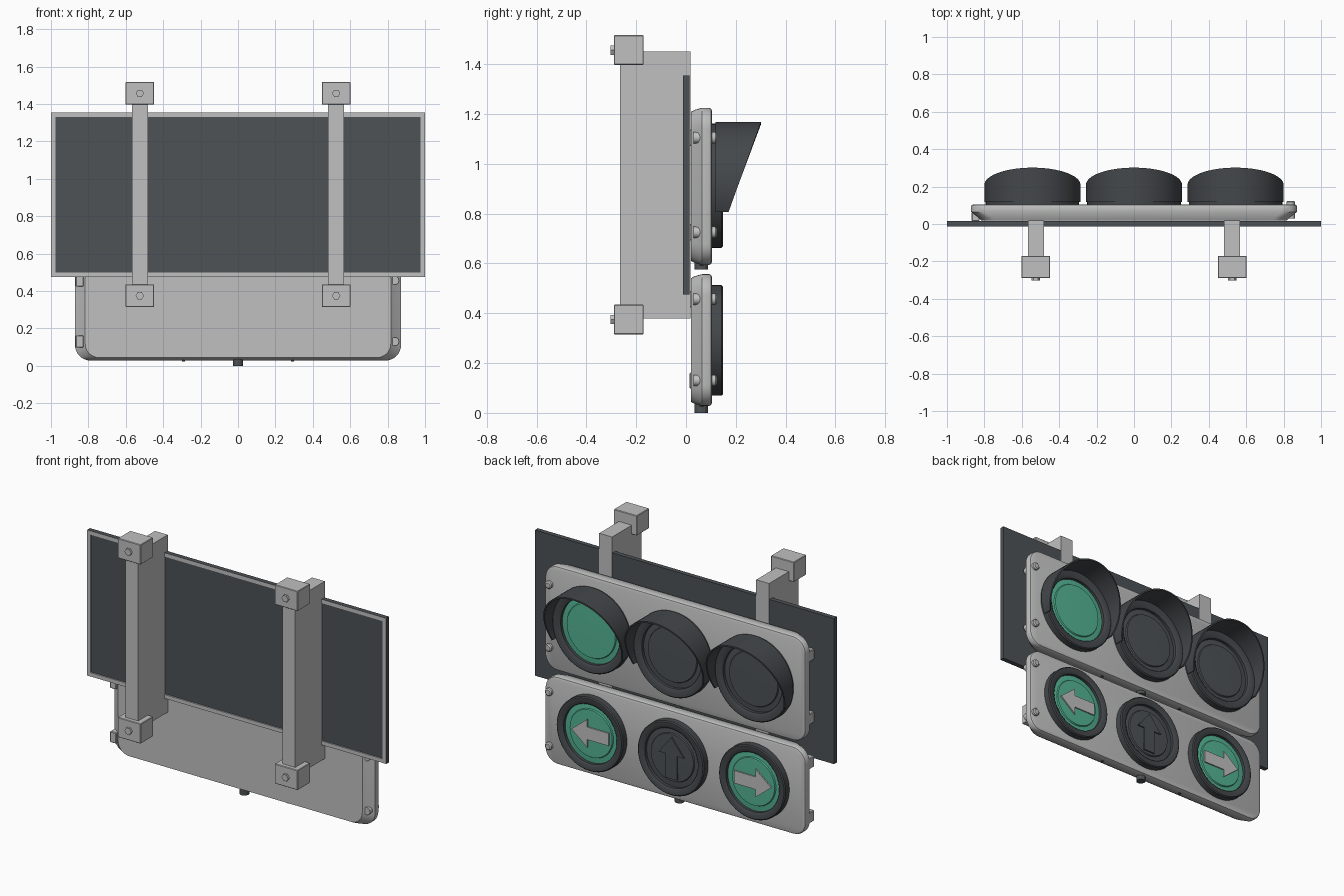
import bpy, bmesh, math
from mathutils import Vector

if "Cube" in bpy.data.objects:
    bpy.data.objects.remove(bpy.data.objects["Cube"])


def material(name, rgb):
    m = bpy.data.materials.new(name)
    m.use_nodes = True
    m.diffuse_color = (*rgb, 1)
    m.node_tree.nodes["Principled BSDF"].inputs["Base Color"].default_value = (*rgb, 1)
    return m


GREY = material("light grey", (0.52, 0.53, 0.52))
DARK = material("dark grey", (0.075, 0.085, 0.092))
BLACK = material("hood grey", (0.058, 0.064, 0.07))
GREEN = material("lens green", (0.09, 0.46, 0.30))


def finish(name, bm, *mats, smooth=False):
    bmesh.ops.recalc_face_normals(bm, faces=bm.faces)
    me = bpy.data.meshes.new(name)
    bm.to_mesh(me)
    bm.free()
    for m in mats:
        me.materials.append(m)
    ob = bpy.data.objects.new(name, me)
    bpy.context.collection.objects.link(ob)
    if smooth:
        bpy.ops.object.select_all(action="DESELECT")
        ob.select_set(True)
        bpy.context.view_layer.objects.active = ob
        bpy.ops.object.shade_smooth_by_angle(angle=math.radians(35))
    return ob


def skin(bm, rings, closed=True):
    """Join rings of equal point count with quads."""
    vs = [[bm.verts.new(p) for p in r] for r in rings]
    n = len(vs[0])
    for a, b in zip(vs, vs[1:]):
        for i in range(n if closed else n - 1):
            j = (i + 1) % n
            bm.faces.new((a[i], a[j], b[j], b[i]))
    return vs


def box(name, x, y, z, mat, bevel=0.0):
    bm = bmesh.new()
    bmesh.ops.create_cube(bm, size=1)
    for v in bm.verts:
        v.co = Vector([lo + (c + 0.5) * (hi - lo) for c, (lo, hi) in zip(v.co, (x, y, z))])
    if bevel:
        bmesh.ops.bevel(bm, geom=bm.edges[:], offset=bevel, segments=1, affect="EDGES")
    return finish(name, bm, mat)


def lathe(name, cx, cz, profile, mat, n=48, smooth=True):
    """Turn (radius, y) points about an axis along y; end rings are filled."""
    bm = bmesh.new()
    vs = skin(bm, [[(cx + r * math.cos(k * math.tau / n), y, cz + r * math.sin(k * math.tau / n))
                    for k in range(n)] for r, y in profile])
    bm.faces.new(vs[0])
    bm.faces.new(vs[-1])
    return finish(name, bm, mat, smooth=smooth)


def peg(name, x, z0, z1, y, r, mat, n=12):
    bm = bmesh.new()
    vs = skin(bm, [[(x + r * math.cos(k * math.tau / n), y + r * math.sin(k * math.tau / n), z)
                    for k in range(n)] for z in (z0, z1)])
    bm.faces.new(vs[0])
    bm.faces.new(vs[1])
    return finish(name, bm, mat)


def housing(name, z0, z1):
    """Rounded signal case, tapered towards its rear."""
    bm = bmesh.new()
    cz, hz = (z0 + z1) / 2, (z1 - z0) / 2
    rings = []
    for y, ix, iz, r in ((0.02, 0.055, 0.016, 0.075), (0.035, 0.04, 0.008, 0.08), (0.065, 0, 0, 0.085),
                         (0.093, 0, 0, 0.085), (0.101, 0.004, 0.004, 0.081), (0.105, 0.014, 0.014, 0.071)):
        ring = []
        for q, (sx, sz) in enumerate(((1, 1), (-1, 1), (-1, -1), (1, -1))):
            for k in range(9):
                a = (q + k / 8) * math.pi / 2
                ring.append((sx * (0.872 - ix - r) + r * math.cos(a), y,
                             cz + sz * (hz - iz - r) + r * math.sin(a)))
        rings.append(ring)
    vs = skin(bm, rings)
    bm.faces.new(vs[0])
    bm.faces.new(vs[-1])
    finish(name, bm, GREY, smooth=True)


def hood(name, cx, cz, ro=0.257, ri=0.248):
    """Open-bottomed visor with a slanted front edge."""
    bm = bmesh.new()
    a0, a1, n = math.radians(-24), math.radians(204), 48
    rings = []
    for r, front in ((ro, 0), (ro, 1), (ri, 1), (ri, 0), (ro, 0)):
        ring = []
        for k in range(n + 1):
            a = a0 + (a1 - a0) * k / n
            z = ro * math.sin(a)
            y = 0.171 + (z + 0.105) * 0.36 if front else 0.118
            ring.append((cx + r * math.cos(a), y, cz + r * math.sin(a)))
        rings.append(ring)
    vs = skin(bm, rings, closed=False)
    for k in (0, n):
        bm.faces.new([row[k] for row in vs[:4]])
    bmesh.ops.remove_doubles(bm, verts=bm.verts[:], dist=1e-5)
    finish(name, bm, BLACK, smooth=True)


def arrow(name, cx, cz, dx, dz, mat):
    """Flat arrow plate pointing along (dx, dz)."""
    bm = bmesh.new()
    pts = ((0.125, 0), (0.02, 0.085), (0.02, 0.038), (-0.125, 0.038),
           (-0.125, -0.038), (0.02, -0.038), (0.02, -0.085))
    vs = skin(bm, [[(cx + u * dx - v * dz, y, cz + u * dz + v * dx) for u, v in pts]
                   for y in (0.132, 0.141)])
    bm.faces.new(vs[0])
    bm.faces.new(vs[1])
    finish(name, bm, mat)


def lamp(name, cx, cz, R, r, mat):
    """Dark bezel ring with a stepped lens inside."""
    lathe(name + "_bezel", cx, cz, ((R, 0.10), (R, 0.142), (R - 0.006, 0.148), (r + 0.012, 0.148),
                                    (r, 0.140), (r, 0.112)), BLACK)
    lathe(name + "_lens", cx, cz, ((r, 0.11), (r, 0.122), (r - 0.032, 0.125),
                                   (r - 0.036, 0.132), (0.05, 0.134)), mat)


# Back board with a pale rim around the recessed front panel
bm = bmesh.new()
bmesh.ops.create_cube(bm, size=1)
for v in bm.verts:
    v.co = Vector((v.co.x * 2, v.co.y * 0.028 + 0.001, v.co.z * 0.88 + 0.915))
bm.normal_update()
front = [f for f in bm.faces if f.normal.y < -0.9]
rim = bmesh.ops.inset_region(bm, faces=front, thickness=0.033, depth=0)["faces"]
for f in rim:
    f.material_index = 1
walls = bmesh.ops.inset_region(bm, faces=front, thickness=0.001, depth=-0.006)["faces"]
for f in walls:
    f.material_index = 1
finish("back_board", bm, DARK, GREY)

# Mounting beams with end clamps and bolts
for side, x in (("left", 0.525), ("right", -0.525)):
    box(side + "_beam", (x - 0.043, x + 0.043), (-0.265, 0.018), (0.38, 1.452), GREY)
    for end, z in (("lower", 0.375), ("upper", 1.457)):
        box(f"{side}_{end}_clamp", (x - 0.077, x + 0.077), (-0.29, -0.17), (z - 0.06, z + 0.06), GREY, 0.003)
        lathe(f"{side}_{end}_bolt", x, z, ((0.022, -0.28), (0.022, -0.303)), GREY, 6, False)

# Two signal cases with screws, latches and drain pegs
for level, z0, z1, fix in (("lower", 0.028, 0.557, (0.13, 0.457)), ("upper", 0.594, 1.225, (0.725, 1.105))):
    housing(level + "_case", z0, z1)
    for i, z in enumerate(fix):
        lathe(f"{level}_screw_{i}", 0.838, z, ((0.023, 0.03), (0.023, 0.118), (0.016, 0.124)), GREY, 12)
        box(f"{level}_latch_{i}", (-0.868, -0.826), (0.015, 0.062), (z - 0.033, z + 0.033), GREY, 0.004)
    peg(level + "_drain_peg", 0, z0 - (0.028 if level == "lower" else 0.019), z0 + 0.01, 0.062, 0.027, DARK)
    for s in (-1, 1):
        peg(f"{level}_foot_{s}", s * 0.292, z0 - 0.005, z0 + 0.01, 0.062, 0.008, DARK, 8)

# Hooded lamps above, arrow lamps below
for place, x, top, low, d, face in (("left", 0.543, GREEN, GREEN, (1, 0), GREY),
                                    ("middle", 0, DARK, DARK, (0, 1), DARK),
                                    ("right", -0.543, DARK, GREEN, (-1, 0), GREY)):
    lamp(f"upper_{place}_lamp", x, 0.912, 0.25, 0.198, top)
    hood(f"{place}_hood", x, 0.912)
    lamp(f"lower_{place}_lamp", x, 0.291, 0.222, 0.178, low)
    arrow(f"{place}_arrow", x, 0.291, *d, face)
